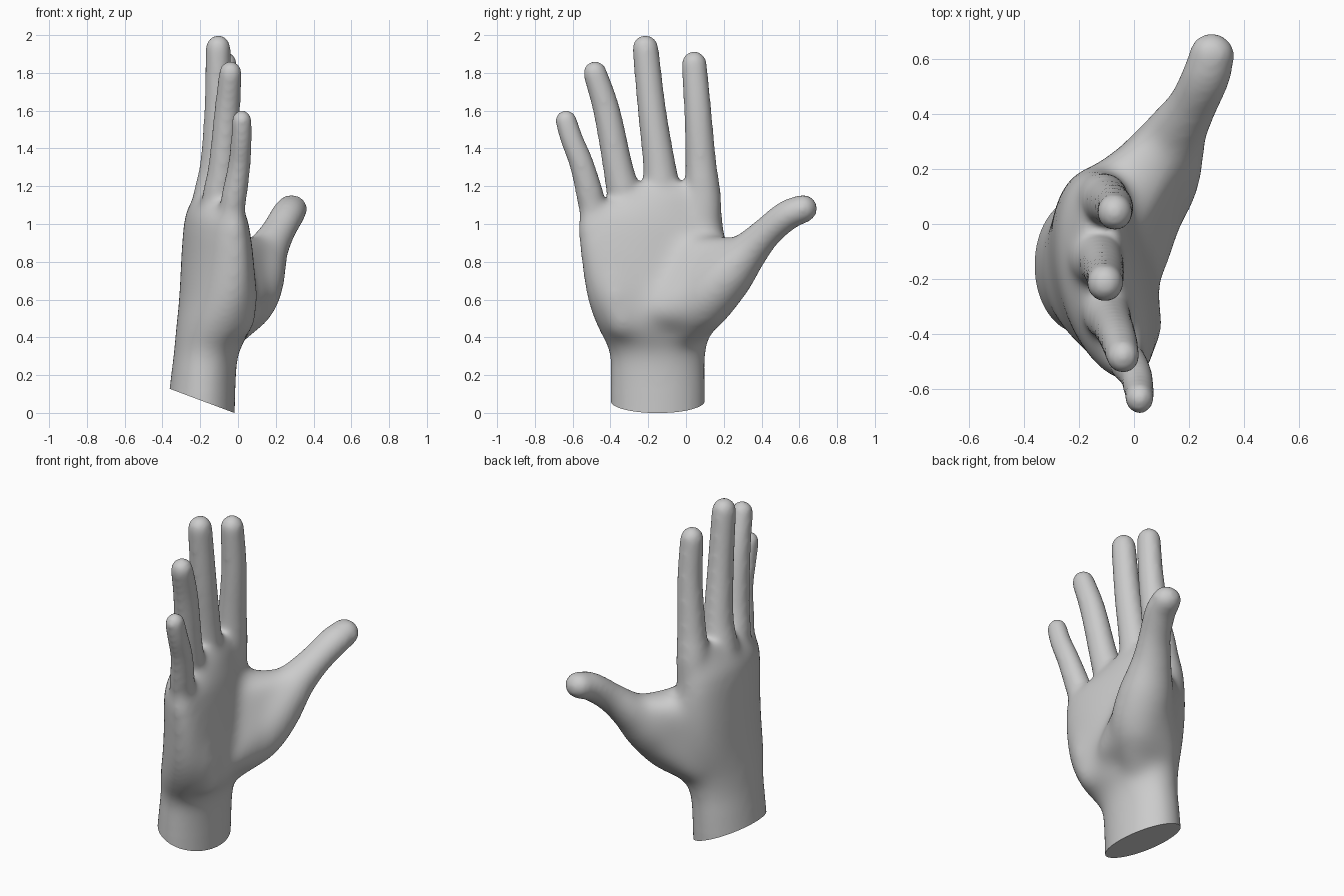
import bpy, bmesh
from math import sin, cos, pi
from mathutils import Vector, Matrix

if "Cube" in bpy.data.objects:
    bpy.data.objects.remove(bpy.data.objects["Cube"])

SIDES = 32


def spline(rows, steps=6):
    """Catmull-Rom interpolation through tuples of any length."""
    v = [Vector(r) for r in rows]
    v = [v[0] * 2 - v[1]] + v + [v[-1] * 2 - v[-2]]
    out = []
    for i in range(1, len(v) - 2):
        a, b, c, d = v[i - 1:i + 3]
        for s in range(steps):
            t = s / steps
            out.append(0.5 * (2 * b + (c - a) * t + (2 * a - 5 * b + 4 * c - d) * t * t
                              + (3 * b - a - 3 * c + d) * t ** 3))
    return out + [v[-2]]


def loft(bm, rings):
    """Closed skin over a list of rings of points."""
    vs = [[bm.verts.new(p) for p in r] for r in rings]
    for a, b in zip(vs, vs[1:]):
        for i in range(SIDES):
            j = (i + 1) % SIDES
            bm.faces.new((a[i], a[j], b[j], b[i]))
    bm.faces.new(vs[0][::-1])
    bm.faces.new(vs[-1])


def digit(bm, rows, squash=1.0):
    """Round-ended tube along rows of x, y, z, radius."""
    pts = spline(rows)
    rings = []

    def ring(c, t, r):
        side = t.cross(Vector((1, 0, 0))).normalized()
        up = side.cross(t).normalized() * squash
        rings.append([c + (side * cos(k * 2 * pi / SIDES) + up * sin(k * 2 * pi / SIDES)) * r
                      for k in range(SIDES)])
    n = len(pts)
    tan = [(pts[min(i + 1, n - 1)].to_3d() - pts[max(i - 1, 0)].to_3d()).normalized()
           for i in range(n)]
    caps = [k * pi / 12 for k in range(1, 6)] + [1.54]
    for a in reversed(caps):
        ring(pts[0].to_3d() - tan[0] * pts[0][3] * sin(a), tan[0], pts[0][3] * cos(a))
    for p, t in zip(pts, tan):
        ring(p.to_3d(), t, p[3])
    for a in caps:
        ring(pts[-1].to_3d() + tan[-1] * pts[-1][3] * sin(a), tan[-1], pts[-1][3] * cos(a))
    loft(bm, rings)


def flesh(bm, balls):
    """Convex skin stretched over balls of x, y, z, radius."""
    tmp = bmesh.new()
    for x, y, z, r in balls:
        bmesh.ops.create_icosphere(tmp, subdivisions=3, radius=r,
                                   matrix=Matrix.Translation((x, y, z)))
    cloud = [v.co.copy() for v in tmp.verts]
    tmp.free()
    verts = [bm.verts.new(c) for c in cloud]
    bmesh.ops.convex_hull(bm, input=verts)
    bmesh.ops.delete(bm, geom=[v for v in verts if v.is_valid and not v.link_faces],
                     context='VERTS')


bm = bmesh.new()

# Wrist and palm: z, y min, y max, x of the edges, depth of back, depth of palm side, tilt
palm = [(-0.12, -.40, .10, -.195, .195, .175, 0), (0.2, -.402, .102, -.18, .175, .17, 0),
        (0.33, -.41, .108, -.16, .18, .17, 0), (0.45, -.472, .14, -.12, .21, .19, -.05),
        (0.6, -.525, .19, -.09, .22, .175, -.12), (0.8, -.558, .21, -.08, .215, .15, -.16),
        (1.0, -.575, .205, -.08, .20, .12, -.16), (1.07, -.52, .185, -.09, .175, .105, -.16),
        (1.14, -.39, .17, -.10, .13, .085, -.12), (1.22, -.25, .13, -.115, .07, .06, -.1)]
rings = []
for z, y0, y1, xm, back, front, tilt in spline(palm):
    ring = []
    full = 1.0 - 0.25 * min(1, max(0, (z - .3) / .15))
    for k in range(SIDES):
        a = k * 2 * pi / SIDES
        dy = cos(a) * (y1 - y0) / 2
        s = sin(a)
        depth = front * s ** full if s > 0 else back * s
        ring.append((xm + depth + tilt * dy, (y0 + y1) / 2 + dy, z))
    rings.append(ring[::-1])
loft(bm, rings)

# Fingers: index, middle, ring, little
digit(bm, [(-.105, .09, .9, .09), (-.115, .09, 1.1, .104), (-.095, .08, 1.3, .084),
           (-.07, .062, 1.6, .073), (-.07, .043, 1.848, .068)], .95)
digit(bm, [(-.15, -.12, .9, .09), (-.14, -.125, 1.1, .114), (-.12, -.14, 1.3, .088),
           (-.107, -.18, 1.6, .076), (-.105, -.215, 1.932, .07)], .95)
digit(bm, [(-.11, -.30, .88, .085), (-.105, -.318, 1.1, .096), (-.082, -.36, 1.3, .08),
           (-.057, -.42, 1.6, .072), (-.04, -.482, 1.8, .064)], .95)
digit(bm, [(-.05, -.46, .85, .085), (-.03, -.493, 1.08, .077), (.005, -.547, 1.3, .066),
           (.018, -.605, 1.45, .061), (.02, -.635, 1.547, .058)], .92)

# Thumb
digit(bm, [(-.05, .0, .47, .12), (.04, .10, .60, .155), (.10, .22, .735, .145),
           (.15, .325, .85, .11), (.21, .425, .955, .086), (.26, .53, 1.043, .081),
           (.285, .62, 1.081, .075)], 1.1)

# Ball of the thumb and the web joining it to the palm
flesh(bm, [(-.13, .08, .5, .10), (-.13, .09, .83, .11), (.115, .25, .74, .12),
           (.14, .31, .845, .085), (.05, .10, .58, .145), (.03, -.13, .55, .10),
           (-.04, 0, .84, .10)])

# Pad on the little-finger side of the palm
digit(bm, [(-.01, -.33, .49, .105), (-.005, -.38, .65, .11), (-.03, -.43, .88, .09)])

bmesh.ops.recalc_face_normals(bm, faces=bm.faces)
raw = bpy.data.meshes.new("hand")
bm.to_mesh(raw)
bm.free()
hand = bpy.data.objects.new("hand", raw)
bpy.context.collection.objects.link(hand)

# Fuse the parts into one skin and soften the joins
fuse = hand.modifiers.new("fuse", 'REMESH')
fuse.mode = 'VOXEL'
fuse.voxel_size = 0.013
soft = hand.modifiers.new("soften", 'SMOOTH')
soft.factor = 0.5
soft.iterations = 20
bpy.context.view_layer.update()
deps = bpy.context.evaluated_depsgraph_get()
skin = bpy.data.meshes.new_from_object(hand.evaluated_get(deps))
hand.modifiers.clear()


def softness(co):
    """Fades from 1 on the palm to 0 on wrist, fingers and thumb tip."""
    top = 1.24 + 0.25 * min(0, co.y + .2)
    return min((co.z - .1) / .35, (top - co.z) / .22, (.55 - co.y) / .35)


# Extra softening over the palm, then a slanted cut across the wrist
bm = bmesh.new()
bm.from_mesh(skin)
weight = {v: softness(v.co) for v in bm.verts}
for i in range(60):
    bmesh.ops.smooth_vert(bm, verts=[v for v in bm.verts if weight[v] > (i + 1) / 60],
                          factor=0.5, use_axis_x=True, use_axis_y=True, use_axis_z=True)
bmesh.ops.bisect_plane(bm, geom=bm.verts[:] + bm.edges[:] + bm.faces[:],
                       plane_co=(-.02, 0, .0), plane_no=(.127, 0, .34), clear_inner=True)
bmesh.ops.holes_fill(bm, edges=[e for e in bm.edges if e.is_boundary], sides=0)
bmesh.ops.recalc_face_normals(bm, faces=bm.faces)
bm.to_mesh(skin)
bm.free()
hand.data = skin
bpy.context.view_layer.objects.active = hand
hand.select_set(True)
bpy.ops.object.shade_smooth_by_angle(angle=0.8)
